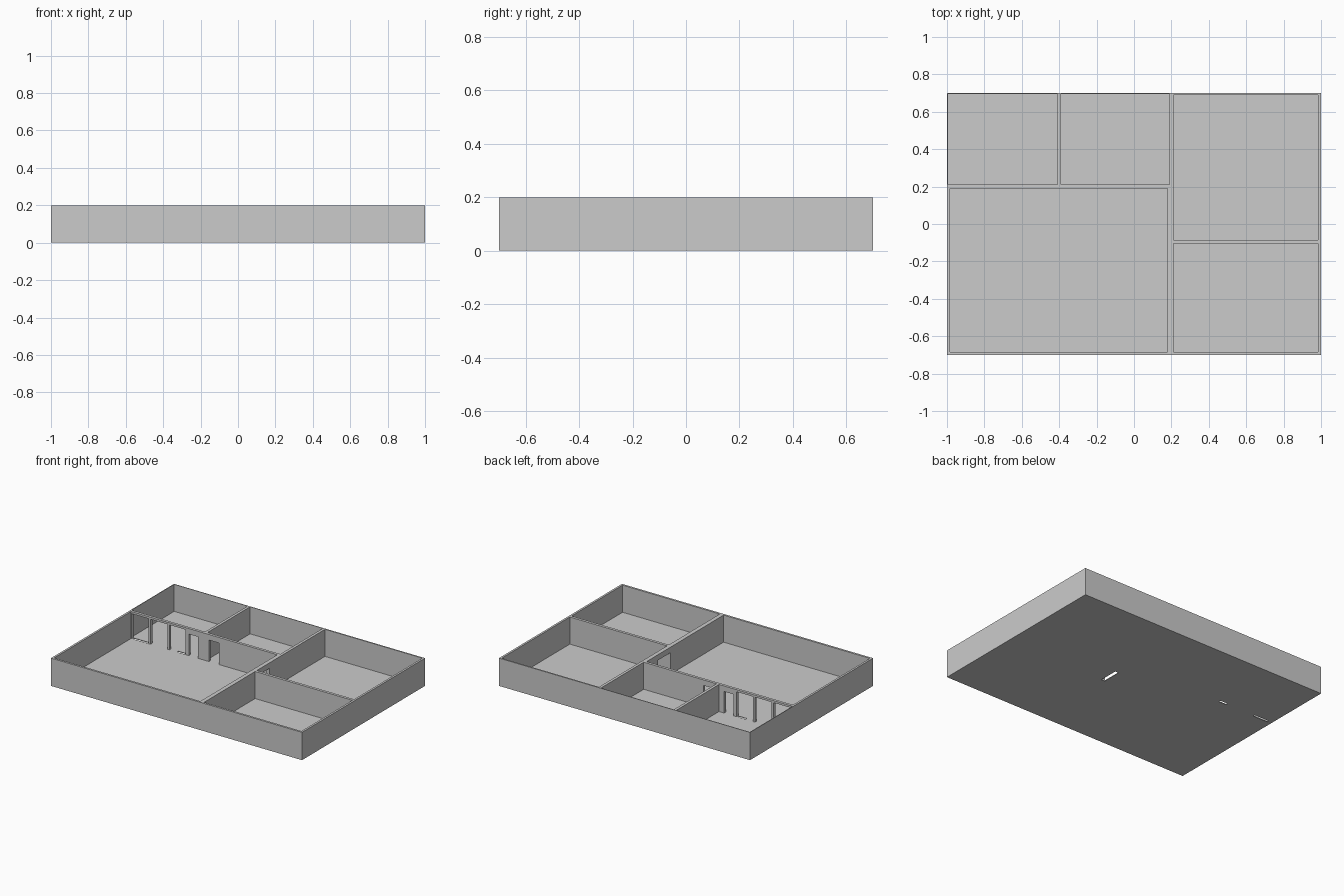
import bpy

if "Cube" in bpy.data.objects:
    bpy.data.objects.remove(bpy.data.objects["Cube"])

H = 0.20       # wall height
FLOOR = 0.005  # slab thickness


def box(name, x0, x1, y0, y1, z0, z1):
    bpy.ops.mesh.primitive_cube_add(size=1, location=((x0 + x1) / 2, (y0 + y1) / 2, (z0 + z1) / 2))
    ob = bpy.context.object
    ob.name = name
    ob.scale = (x1 - x0, y1 - y0, z1 - z0)
    bpy.ops.object.transform_apply(location=True, rotation=False, scale=True)
    return ob


def carve(target, *bounds):
    cutter = box("cutter", *bounds)
    cutter.hide_render = True
    mod = target.modifiers.new("carve", 'BOOLEAN')
    mod.operation = 'DIFFERENCE'
    mod.solver = 'EXACT'
    mod.object = cutter
    bpy.context.view_layer.objects.active = target
    bpy.ops.object.modifier_apply(modifier=mod.name)
    bpy.data.objects.remove(cutter, do_unlink=True)


# solid block that becomes outer walls, partitions and floor slab
house = box("floor_plan_walls", -1, 1, -0.7, 0.7, 0, H)

# five open rooms (x0, x1, y0, y1)
rooms = [
    (-0.995, -0.41, 0.21, 0.695),
    (-0.39, 0.19, 0.21, 0.695),
    (0.21, 0.985, -0.085, 0.69),
    (0.21, 0.985, -0.685, -0.105),
    (-0.985, 0.18, -0.685, 0.19),
]
for r in rooms:
    carve(house, *r, FLOOR, H + 0.1)

# glazed partition: three tall openings separated by thin posts
for x0, x1 in [(-0.98, -0.845), (-0.83, -0.695), (-0.68, -0.55)]:
    carve(house, x0, x1, 0.17, 0.23, FLOOR, H - 0.015)

# doors in the long partition
for x0, x1 in [(-0.525, -0.45), (-0.365, -0.285)]:
    carve(house, x0, x1, 0.17, 0.23, FLOOR, 0.16)

# doorway in the cross partition, open through the slab
carve(house, 0.16, 0.23, -0.08, 0.06, FLOOR, 0.16)
carve(house, 0.181, 0.209, -0.08, 0.06, -0.05, 0.1)

# narrow slots in the slab below the glazed partition
for x0, x1 in [(-0.97, -0.85), (-0.62, -0.56)]:
    carve(house, x0, x1, 0.192, 0.208, -0.05, 0.1)
